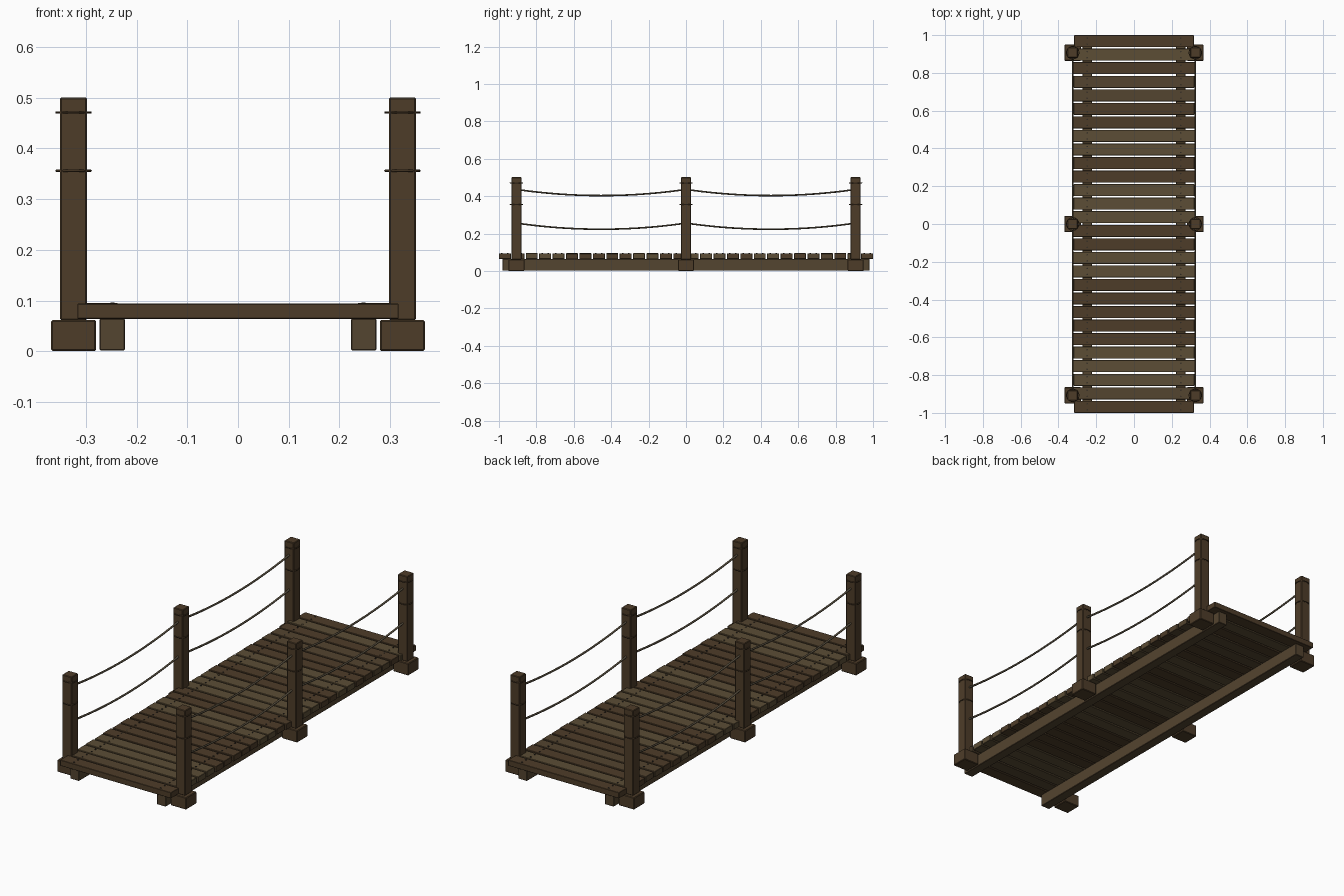
import bpy, random
from math import pi

if "Cube" in bpy.data.objects:
    bpy.data.objects.remove(bpy.data.objects["Cube"])

random.seed(4)


def material(name, rgb):
    m = bpy.data.materials.new(name)
    m.diffuse_color = (*rgb, 1)
    m.use_nodes = True
    m.node_tree.nodes["Principled BSDF"].inputs["Base Color"].default_value = m.diffuse_color
    return m


WOOD_DARK = material("dark_wood", (0.076, 0.046, 0.022))
WOOD_MID = material("mid_wood", (0.088, 0.058, 0.029))
WOOD_LIGHT = material("light_wood", (0.106, 0.074, 0.036))
ROPE = material("rope", (0.10, 0.08, 0.05))
IRON = material("iron", (0.03, 0.024, 0.018))


def box(name, loc, size, mat, bevel=0.002, rot=(0, 0, 0)):
    bpy.ops.mesh.primitive_cube_add(size=1, location=loc, rotation=rot)
    o = bpy.context.object
    o.name = name
    o.scale = size
    bpy.ops.object.transform_apply(location=False, rotation=False, scale=True)
    b = o.modifiers.new("bevel", 'BEVEL')
    b.width = bevel
    b.segments = 1
    o.data.materials.append(mat)
    return o


def rope(name, x, y0, y1, z, sag):
    c = bpy.data.curves.new(name, 'CURVE')
    c.dimensions = '3D'
    c.bevel_depth = 0.005
    c.bevel_resolution = 1
    c.use_fill_caps = True
    s = c.splines.new('POLY')
    n = 14
    s.points.add(n)
    for i in range(n + 1):
        t = i / n
        s.points[i].co = (x, y0 + (y1 - y0) * t, z - sag * 4 * t * (1 - t), 1)
    c.materials.append(ROPE)
    o = bpy.data.objects.new(name, c)
    bpy.context.collection.objects.link(o)


# deck planks with two nails over each stringer
COUNT, WIDTH = 28, 0.0636
PITCH = (2 - WIDTH) / (COUNT - 1)
nail_mesh = None
for i in range(COUNT):
    y = -1 + WIDTH / 2 + i * PITCH
    end = i in (0, COUNT - 1)
    mat = WOOD_DARK if end else (WOOD_LIGHT, WOOD_MID, WOOD_DARK, WOOD_LIGHT)[random.randrange(4)]
    half = 0.317 if end else random.uniform(0.319, 0.325)
    tilt = 0 if end else random.uniform(-0.003, 0.003)
    box("plank", (0, y, 0.079), (2 * half, WIDTH, 0.03), mat, 0.0015, (0, tilt, 0))
    for sx in (-1, 1):
        for dy in (-0.016, 0.016):
            loc = (sx * 0.248, y + dy, 0.094)
            if nail_mesh is None:
                bpy.ops.mesh.primitive_cylinder_add(vertices=8, radius=0.004, depth=0.005, location=loc)
                nail_mesh = bpy.context.object.data
                nail_mesh.materials.append(IRON)
                bpy.context.object.name = "nail"
            else:
                o = bpy.data.objects.new("nail", nail_mesh)
                o.location = loc
                bpy.context.collection.objects.link(o)

POST_Y = (-0.907, 0, 0.907)
POST = 0.054
for sx in (-1, 1):
    x = sx * 0.3245
    # long stringer beneath the deck
    box("stringer", (sx * 0.248, 0, 0.033), (0.05, 1.96, 0.063), WOOD_MID)
    for y in POST_Y:
        # footing block, post and iron bands
        box("footing", (x, y, 0.031), (0.088, 0.086, 0.062), WOOD_DARK, 0.003)
        box("post", (x, y, 0.281), (POST, POST, 0.44), WOOD_DARK, 0.003)
        for z in (0.471, 0.356):
            bpy.ops.mesh.primitive_torus_add(location=(x, y, z), major_radius=0.0335, minor_radius=0.0025,
                                             major_segments=16, minor_segments=6)
            bpy.context.object.name = "post_band"
            bpy.context.object.data.materials.append(WOOD_DARK)
            bpy.ops.object.shade_smooth_by_angle()
    # sagging ropes between neighbouring posts
    for a, b in zip(POST_Y, POST_Y[1:]):
        for z in (0.433, 0.253):
            rope("rope", x, a + 0.02, b - 0.02, z, 0.03)
